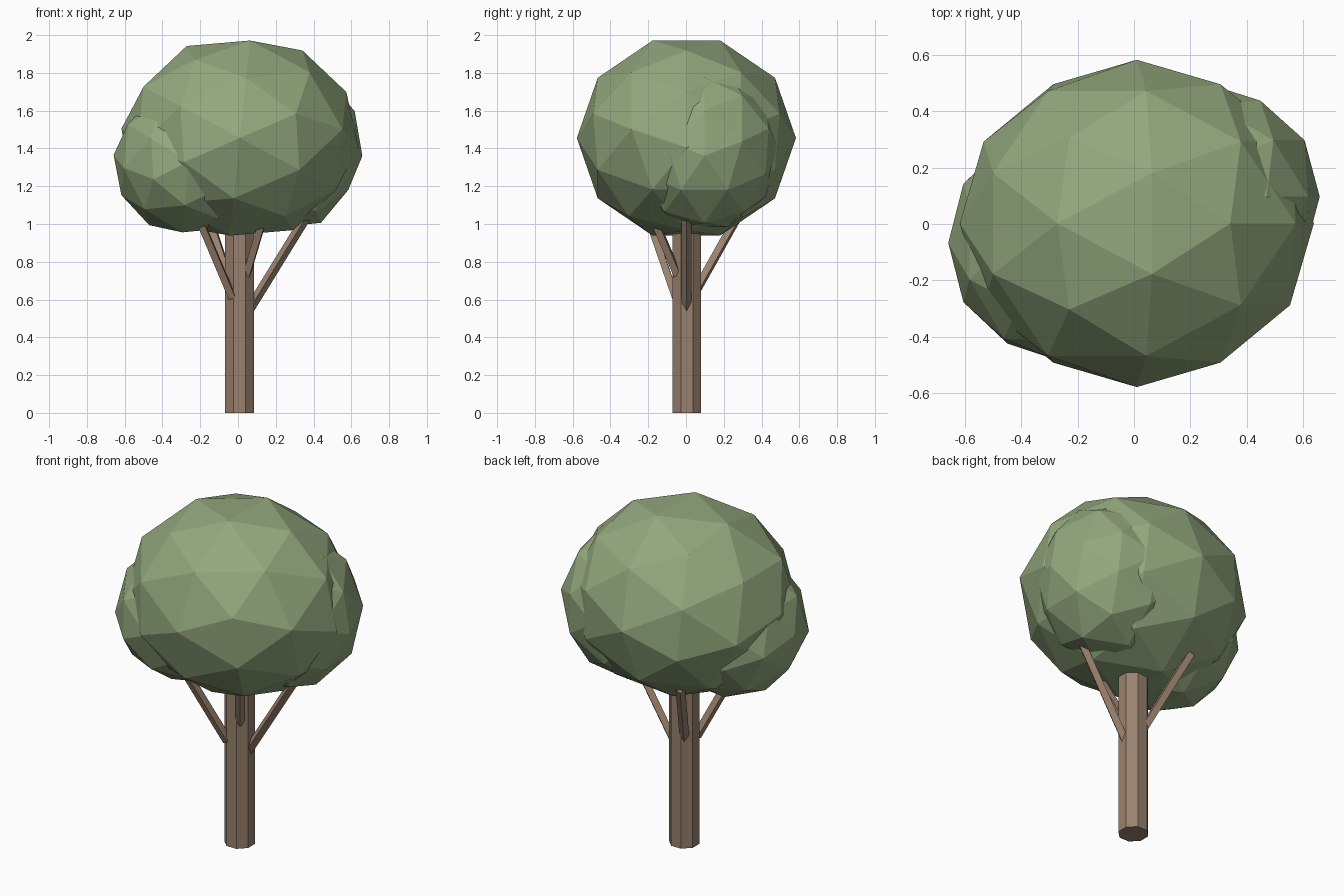
import bpy, bmesh, math
from mathutils import Matrix, Vector

cube = bpy.data.objects.get("Cube")
if cube:
    bpy.data.objects.remove(cube, do_unlink=True)


def make_material(name, rgb):
    mat = bpy.data.materials.new(name)
    mat.use_nodes = True
    mat.diffuse_color = (*rgb, 1)
    bsdf = mat.node_tree.nodes["Principled BSDF"]
    bsdf.inputs["Base Color"].default_value = (*rgb, 1)
    bsdf.inputs["Roughness"].default_value = 0.9
    return mat


leaf_green = make_material("leaf green", (0.29, 0.39, 0.205))
bark_brown = make_material("bark brown", (0.32, 0.22, 0.155))


def finish(bm, name, mat):
    mesh = bpy.data.meshes.new(name)
    bm.to_mesh(mesh)
    bm.free()
    mesh.materials.append(mat)
    obj = bpy.data.objects.new(name, mesh)
    bpy.context.collection.objects.link(obj)
    return obj


def leaf_clump(name, center, radii):
    # Low-poly ball turned so that an edge, not a corner, is on top
    bm = bmesh.new()
    bmesh.ops.create_icosphere(bm, subdivisions=2, radius=1)
    turn = Matrix.Rotation(math.atan(2 / (1 + math.sqrt(5))), 4, 'Y')
    place = Matrix.Translation(center) @ Matrix.Diagonal((*radii, 1)) @ turn
    bmesh.ops.transform(bm, matrix=place, verts=bm.verts)
    return finish(bm, name, leaf_green)


def limb(name, start, end, radius, sides, spin=0.0):
    # Straight prism between two points
    start, end = Vector(start), Vector(end)
    axis = end - start
    bm = bmesh.new()
    bmesh.ops.create_cone(bm, cap_ends=True, segments=sides, radius1=radius,
                          radius2=radius, depth=axis.length)
    place = (Matrix.Translation((start + end) / 2)
             @ axis.to_track_quat('Z', 'Y').to_matrix().to_4x4()
             @ Matrix.Rotation(spin, 4, 'Z'))
    bmesh.ops.transform(bm, matrix=place, verts=bm.verts)
    return finish(bm, name, bark_brown)


# Foliage: one big clump and two smaller ones on the sides
leaf_clump("main_foliage", (0.01, 0.002, 1.455), (0.63, 0.58, 0.545))
leaf_clump("right_foliage", (-0.26, -0.067, 1.33), (0.40, 0.42, 0.395))
leaf_clump("left_foliage", (0.26, 0.097, 1.40), (0.40, 0.40, 0.44))

# Trunk
limb("trunk", (0.008, 0.004, 0), (0.008, 0.004, 1.05), 0.083, 8, math.pi / 8)

# Branches
branches = {
    "left_branch": ((0.055, 0.003, 0.54), (0.40, 0.003, 1.10)),
    "front_right_branch": ((-0.03, -0.055, 0.61), (-0.22, -0.21, 1.06)),
    "front_left_branch": ((0.045, -0.045, 0.73), (0.14, -0.18, 1.05)),
    "back_right_branch": ((-0.025, 0.05, 0.64), (-0.16, 0.28, 1.05)),
}
for name, (start, end) in branches.items():
    limb(name, start, end, 0.026, 4)
